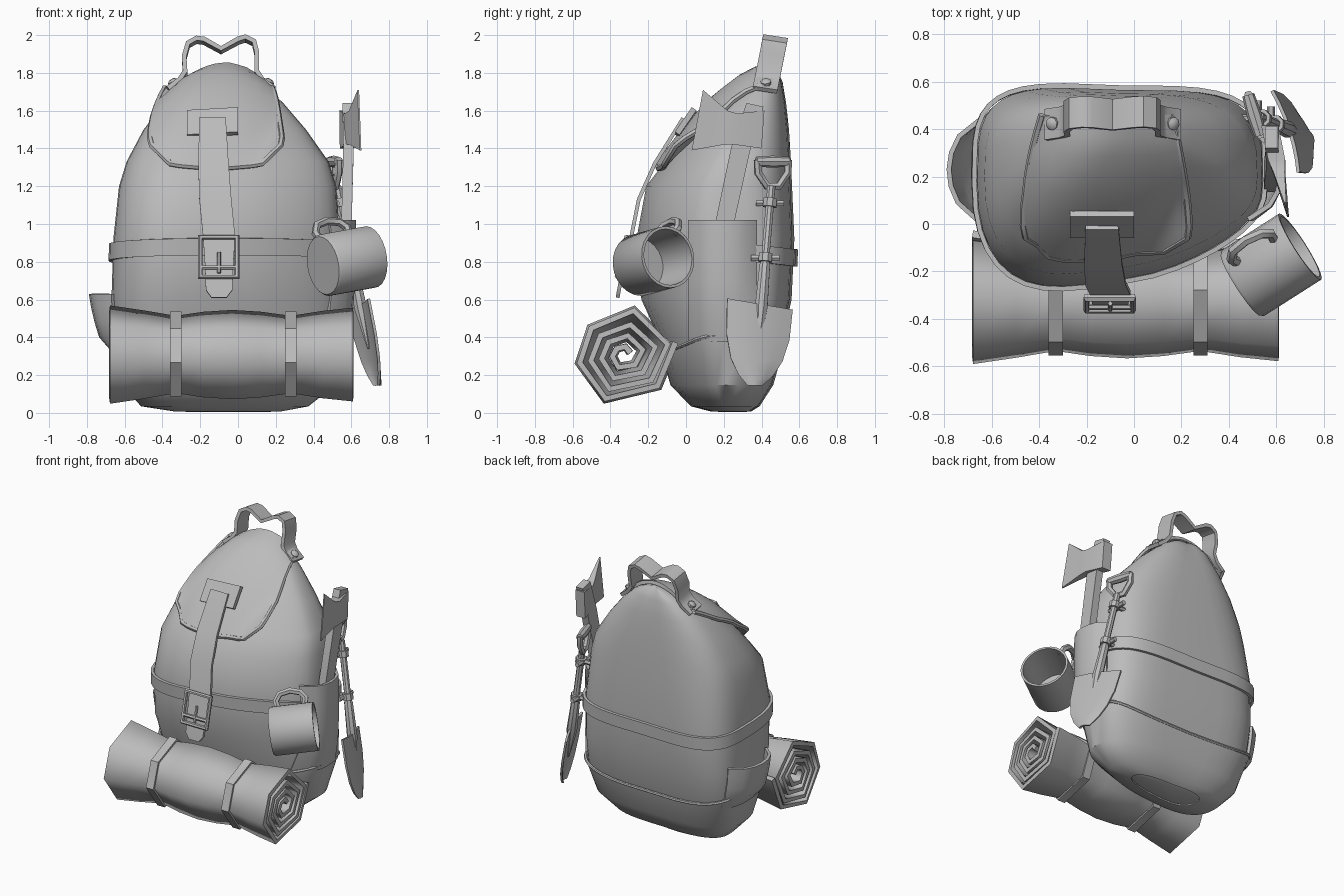
import bpy, bmesh
from math import sin, cos, pi, radians
from mathutils import Vector as V
from mathutils.bvhtree import BVHTree

old = bpy.data.objects.get("Cube")
if old:
    bpy.data.objects.remove(old, do_unlink=True)

grey = bpy.data.materials.new("plain grey")
grey.use_nodes = True
grey.diffuse_color = (0.5, 0.5, 0.5, 1)
grey.node_tree.nodes["Principled BSDF"].inputs["Base Color"].default_value = (0.5, 0.5, 0.5, 1)
made = []


def add(name, data):
    ob = bpy.data.objects.new(name, data)
    bpy.context.collection.objects.link(ob)
    data.materials.append(grey)
    made.append(ob)
    return ob


def grid(name, rows, loop_rows=False, loop_cols=False, caps=False, thick=0):
    """Skin rows of points; optionally closed, capped or thickened."""
    bm = bmesh.new()
    g = [[bm.verts.new(p) for p in row] for row in rows]
    nr, nc = len(g), len(g[0])
    for i in range(nr if loop_rows else nr - 1):
        for j in range(nc if loop_cols else nc - 1):
            a, b = g[i], g[(i + 1) % nr]
            k = (j + 1) % nc
            bm.faces.new((a[j], a[k], b[k], b[j]))
    if caps:
        bm.faces.new(g[0])
        bm.faces.new(g[-1])
    bmesh.ops.recalc_face_normals(bm, faces=bm.faces)
    me = bpy.data.meshes.new(name)
    bm.to_mesh(me)
    bm.free()
    ob = add(name, me)
    if thick:
        mod = ob.modifiers.new("thickness", 'SOLIDIFY')
        mod.thickness, mod.offset = thick, 0
    return ob


def ribbon(name, pts, widths, thick):
    rows = [[V(p) - V(w) / 2, V(p) + V(w) / 2] for p, w in zip(pts, widths)]
    return grid(name, rows, thick=thick)


def tube(name, pts, r, closed=False):
    cu = bpy.data.curves.new(name, 'CURVE')
    cu.dimensions = '3D'
    cu.bevel_depth, cu.bevel_resolution, cu.use_fill_caps = r, 1, True
    sp = cu.splines.new('POLY')
    sp.points.add(len(pts) - 1)
    for q, p in zip(sp.points, pts):
        q.co = (*p, 1)
    sp.use_cyclic_u = closed
    return add(name, cu)


def lathe(name, start, axis, profile, n=12):
    q = V(axis).to_track_quat('Z', 'Y')
    rows = [[V(start) + q @ V((r * cos(2 * pi * k / n), r * sin(2 * pi * k / n), t))
             for k in range(n)] for t, r in profile]
    return grid(name, rows, loop_cols=True, caps=True)


# Bag body: sections of height, left/right and front/back limits
SECT = [(.005, -.27, .17, .18, .34), (.04, -.5, .36, .05, .4), (.15, -.6, .5, -.05, .47),
        (.37, -.66, .55, -.11, .53), (.6, -.67, .55, -.21, .58), (.92, -.66, .54, -.235, .595),
        (1.2, -.63, .52, -.185, .585), (1.33, -.59, .48, -.09, .58), (1.5, -.5, .36, .035, .57),
        (1.64, -.39, .24, .16, .555), (1.75, -.27, .12, .29, .535), (1.8, -.17, .03, .38, .51),
        (1.82, -.1, -.04, .42, .48)]
N = 40


def surf(k, z, off=0):
    """Point on the bag: squarish back hollowed to one side, leaning rounder front."""
    a = 2 * pi * k / N
    for lo, hi in zip(SECT, SECT[1:]):
        if z <= hi[0]:
            break
    t = (z - lo[0]) / (hi[0] - lo[0])
    x0, x1, y0, y1 = [p + (q - p) * t for p, q in zip(lo[1:], hi[1:])]
    c, s = cos(a), sin(a)
    e = .8
    if s > 0:
        e = .52 + .35 * max(0, (z - .9) / .92) + .25 * max(0, 1 - z / .4)
    power = lambda v: (abs(v) ** e) * (1 if v > 0 else -1)
    px, py = power(c), power(s)
    x = (x0 + x1) / 2 + ((x1 - x0) / 2 + off) * px
    y = (y0 + y1) / 2 + ((y1 - y0) / 2 + off) * py
    if s < 0:
        y += .18 * c * -s * (y1 - y0)
    else:
        y -= .03 * py * (1 - max(0, -px))
    return V((x, y, z))


body = grid("bag_body", [[surf(k, s[0]) for k in range(N)] for s in SECT],
            loop_cols=True, caps=True)
tree = BVHTree.FromPolygons([v.co for v in body.data.vertices],
                            [tuple(p.vertices) for p in body.data.polygons])


def hit(origin, direction):
    p, n, _, _ = tree.ray_cast(V(origin), V(direction))
    if p is None:
        p, n, _, _ = tree.find_nearest(V(origin) + V(direction) * 1.5)
    return p, n


# Bottom cover with piping, and the waist belt
cover_z = lambda k: .37 + .04 * cos(4 * pi * k / N)
grid("bottom_cover", [[surf(k, z if z < .3 else cover_z(k), .01) for k in range(N)]
                      for z in (.012, .04, .15, .37)], loop_cols=True, thick=.012)
tube("cover_piping", [surf(k, cover_z(k), .014) for k in range(N)], .011, True)
belt_z = lambda k: .85 - .03 * sin(2 * pi * k / N)
grid("waist_belt", [[surf(k, belt_z(k) + d, .012) for d in (-.045, .045)] for k in range(N)],
     loop_rows=True, thick=.02)

# Top flap: lies on the crown, its front corners stand off the bag
cols = []
for i in range(15):
    t = i / 7 - 1
    x = -.115 + .34 * t
    corner = max(0, abs(t) - .7) / .3
    z = 1.295 + .03 * abs(t) + .09 * corner
    p, n = hit((x, -2, z), (0, 1, 0))
    front = V((x, min(p.y - .02, -.115 + .06 * corner), z))
    col = [front]
    for j in range(1, 9):
        v = j / 8
        xx = -.115 + .34 * t * (1 - .25 * v * v)
        p, n = hit((xx, front.y + (.45 - front.y) * v, 3), (0, 0, -1))
        p = p + n * .022
        p.z = max(p.z, z + (1.72 - z) * v)
        col.append(p)
    cols.append(col)
grid("top_flap", cols, thick=.025)
edge = cols[0][::-1] + [c[0] for c in cols[1:-1]] + cols[-1]
tube("flap_piping", edge, .017)

# Carry handle and rivets
hp = [(-.37, 1.71), (-.31, 1.755), (-.28, 1.8), (-.285, 1.88), (-.265, 1.95), (-.22, 1.975),
      (-.18, 1.97), (-.09, 1.92), (.0, 1.97), (.04, 1.982), (.085, 1.96), (.1, 1.9), (.1, 1.8),
      (.13, 1.755), (.19, 1.71)]
ribbon("carry_handle", [(x, .43 + (z - 1.77) * .2, z) for x, z in hp],
       [(0, .13, -.02)] * len(hp), .025)
for side, x in (("right", -.335), ("left", .155)):
    lathe(side + "_rivet", (x, .425, 1.735), (.5 if x > 0 else -.5, -.1, .8),
          [(0, .028), (.025, .028), (.035, .015)], 8)

# Front strap, its stitched patch and the buckle
sp = [(-.135, -.015, 1.56), (-.13, -.165, 1.32), (-.12, -.25, 1.13), (-.1, -.29, .93),
      (-.1, -.33, .78), (-.1, -.355, .65), (-.1, -.362, .61)]
ribbon("front_strap", sp, [(w, 0, 0) for w in (.14, .16, .17, .17, .15, .14, .08)], .02)
ribbon("strap_patch", [(-.27, -.002, 1.53), (0, -.002, 1.545)], [(0, .09, .13)] * 2, .03)
tube("buckle_frame", [(-.2, -.31, .93), (-.005, -.31, .93), (-.005, -.36, .72),
                      (-.2, -.36, .72)], .018, True)
tube("buckle_bar", [(-.2, -.35, .77), (-.005, -.35, .77)], .013)
tube("buckle_pin", [(-.1, -.36, .74), (-.1, -.335, .85)], .01)

# Bedroll: an uneven six-sided spiral sheet, tied by two bands
CORNERS = [(13, .29), (-43, .255), (-112, .265), (-169, .25), (-219, .235), (-283, .255)]
stations = [(-.68, 1.02), (-.5, .91), (-.33, .79), (-.18, .88), (-.03, .92), (.12, .88),
            (.28, .79), (.45, .9), (.61, .97)]


def corner_at(x, k, s):
    ang, r = CORNERS[k % 6]
    a = radians(ang)
    return V((x, -.33 + r * s * cos(a), .31 + r * s * sin(a)))


coil = lambda k: 1 - .008 * k if k < 6 else 1.09 - .04 * k
roll = grid("bedroll", [[corner_at(x, k, coil(k) * s) for k in range(25)] for x, s in stations],
            thick=.032)
for side, x in (("right", -.33), ("left", .28)):
    grid(side + "_roll_band", [[corner_at(x + d, k, .87) for d in (-.03, .03)] for k in range(6)],
         loop_rows=True, thick=.022)


# Side pockets bulging out of the bag
def pocket(name, side, y0, y1, z0, z1, bulge):
    rows = []
    for i in range(5):
        v = i / 4
        row = []
        for j in range(7):
            u = j / 6
            p, n = hit((side * 2, y0 + (y1 - y0) * u, z0 + (z1 - z0) * v), (-side, 0, 0))
            row.append(p + V((side * (.012 + bulge * sin(pi * u) ** .6 * v ** .45), 0, 0)))
        rows.append(row)
    grid(name, rows, thick=.02)


pocket("left_pocket", 1, .02, .37, .38, 1.02, .07)
pocket("right_pocket", -1, .02, .44, .33, .63, .1)

# Mug with its looped handle
axis = V((.83, .53, .15)).normalized()
base = V((.45, -.255, .78))
lathe("mug", base, axis, [(0, .155), (.012, .165), (.3, .165), (.3, .15), (.02, .145)], 24)
out = V((-.45, .4, .85))
out = (out - axis * out.dot(axis)).normalized()
tube("mug_handle", [base + axis * t + out * d for t, d in
                    ((.06, .15), (.05, .2), (.08, .245), (.15, .26), (.22, .24), (.25, .2),
                     (.24, .15))], .022)

# Axe
ribbon("axe_handle", [(.575, .18, .75), (.575, .21, 1.03), (.585, .29, 1.4), (.58, .365, 1.63)],
       [(0, .09, 0), (0, .1, 0), (0, .1, -.02), (0, .09, -.02)], .055)
head = []
for ylo, yhi, zlo, zhi, h in ((.4, .415, 1.4, 1.6, .036), (.26, .27, 1.42, 1.585, .036),
                              (.2, .22, 1.42, 1.6, .024), (.03, .09, 1.39, 1.71, .004)):
    x0, x1 = [.575 + (.4 - y) * .2 for y in (ylo, yhi)]
    head.append([(x0 - h, ylo, zlo), (x0 + h, ylo, zlo), (x1 + h, yhi, zhi), (x1 - h, yhi, zhi)])
grid("axe_head", head, loop_cols=True, caps=True)

# Shovel: tapered shaft, curved blade and D-shaped grip
foot, top = V((.69, .38, .34)), V((.525, .452, 1.2))
shaft = top - foot
length = shaft.length
lathe("shovel_shaft", foot, shaft,
      [(0, .006), (.22, .036), (.45, .03), (.47, .023), (length, .023)], 8)
blade = []
for z, w in ((.575, .172), (.4, .165), (.28, .135), (.2, .09), (.145, .035)):
    row = []
    for j in range(7):
        u = j / 3 - 1
        y = .39 + u * w - (.58 - z) * .06
        zz = z - .03 * u * (z - .145) / .435
        row.append((.695 - .32 * (y - .38) + .2 * (.4 - z) - .02 * u * u, y, zz))
    blade.append(row)
grid("shovel_blade", blade, thick=.015)
tube("grip_fork", [(.508 - .3 * dy, .46 + dy, z) for dy, z in
                   ((-.08, 1.34), (-.078, 1.27), (-.03, 1.2), (.03, 1.2), (.078, 1.27),
                    (.08, 1.34))], .022)
lathe("shovel_grip", (.533, .372, 1.33), (-.3, 1, 0), [(0, .026), (.09, .032), (.18, .026)], 8)

# Clips that hold the shovel
for name, z in (("upper_clip", 1.11), ("lower_clip", .82)):
    c = foot + shaft * (z - foot.z) / shaft.z
    lathe(name, c - shaft.normalized() * .02, shaft, [(0, .038), (.045, .038)], 8)
    tube(name + "_bolt", [c + V((-.02, -.075, 0)), c + V((-.02, .075, 0))], .017)
    tube(name + "_mount", [c, c + V((-.12, 0, 0))], .016)

# Turn everything into meshes with smooth shading and crisp edges
bpy.ops.object.select_all(action='DESELECT')
for ob in made:
    ob.select_set(True)
bpy.context.view_layer.objects.active = body
bpy.ops.object.convert(target='MESH')
bpy.ops.object.shade_smooth_by_angle(angle=radians(40))

# The bedroll is soft, so its wide folds stay smooth
bpy.ops.object.select_all(action='DESELECT')
roll.select_set(True)
bpy.context.view_layer.objects.active = roll
bpy.ops.object.shade_smooth_by_angle(angle=radians(78), keep_sharp_edges=False)
